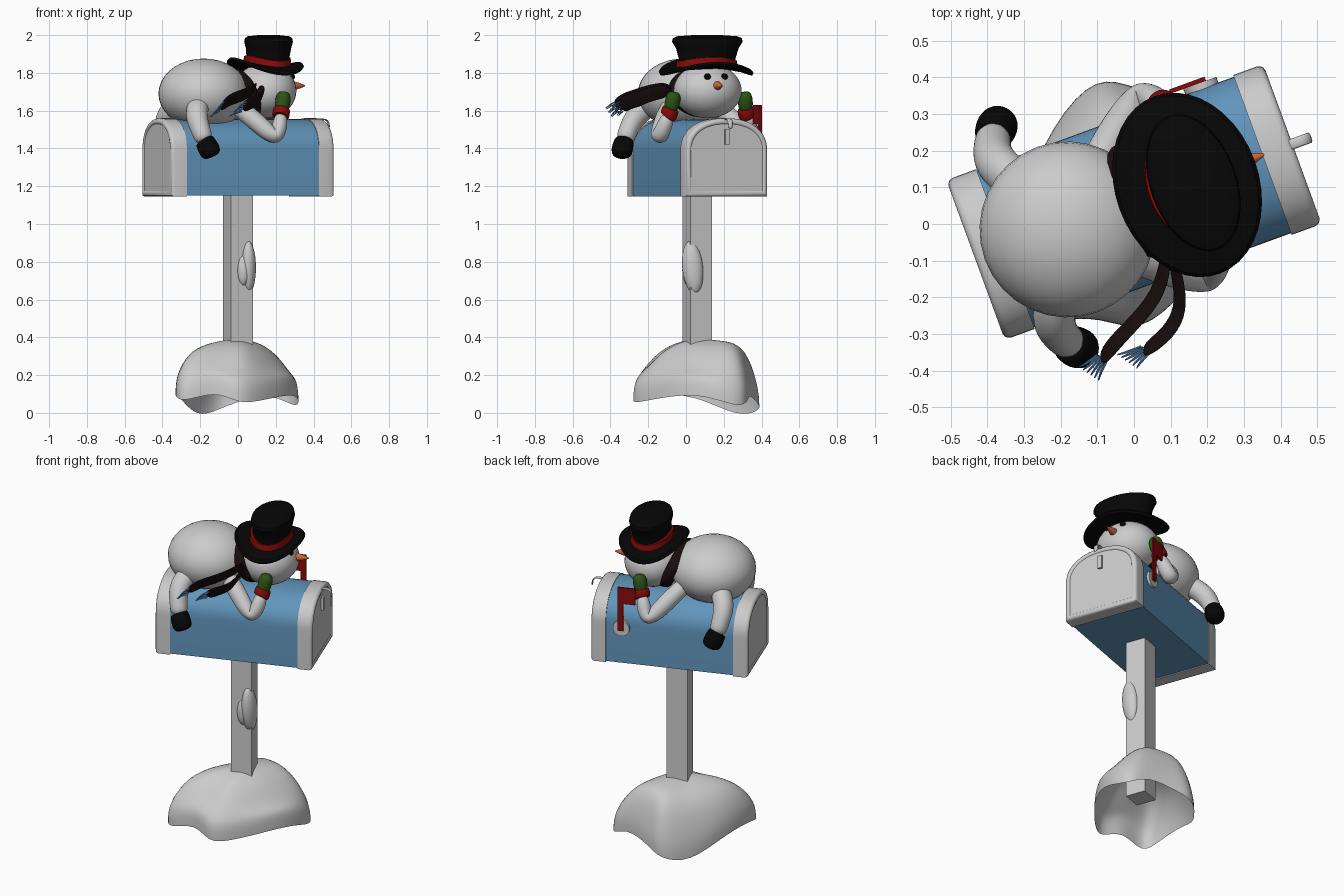
import bpy, bmesh
from math import sin, cos, pi, radians
from mathutils import Vector, Matrix

if "Cube" in bpy.data.objects:
    bpy.data.objects.remove(bpy.data.objects["Cube"])

# Frame of the turned mailbox: local x runs along the box, local y across it
M = Matrix.Translation((0, 0.06, 0)) @ Matrix.Rotation(radians(20.1), 4, 'Z')
WORLD = Matrix.Identity(4)


def mat(name, r, g, b):
    m = bpy.data.materials.new(name)
    m.diffuse_color = (r, g, b, 1)
    m.use_nodes = True
    m.node_tree.nodes["Principled BSDF"].inputs["Base Color"].default_value = m.diffuse_color
    return m


BLUE = mat("blue", 0.12, 0.30, 0.50)
BLACK = mat("black", 0.002, 0.002, 0.002)
RED = mat("red", 0.25, 0.003, 0.003)
GREEN = mat("green", 0.025, 0.09, 0.008)
ORANGE = mat("orange", 0.65, 0.14, 0.04)
SCARF = mat("scarf_dark", 0.009, 0.004, 0.004)
FRINGE = mat("fringe_blue", 0.12, 0.28, 0.55)


def finish(name, bm, material, frame, sub=0, angle=40):
    bmesh.ops.recalc_face_normals(bm, faces=bm.faces)
    me = bpy.data.meshes.new(name)
    bm.to_mesh(me)
    bm.free()
    for p in me.polygons:
        p.use_smooth = True
    me.set_sharp_from_angle(angle=pi if sub else radians(angle))
    ob = bpy.data.objects.new(name, me)
    bpy.context.collection.objects.link(ob)
    ob.matrix_world = frame
    if material:
        me.materials.append(material)
    if sub:
        s = ob.modifiers.new("smooth", 'SUBSURF')
        s.levels = s.render_levels = sub
    return ob


def loft(name, rings, material=None, frame=M, sub=0, caps=(True, True), wrap=False):
    bm = bmesh.new()
    vs = [[bm.verts.new(p) for p in r] for r in rings]
    n = len(vs[0])
    pairs = list(zip(vs, vs[1:])) + ([(vs[-1], vs[0])] if wrap else [])
    for a, b in pairs:
        for i in range(n):
            bm.faces.new((a[i], a[(i + 1) % n], b[(i + 1) % n], b[i]))
    if caps[0] and not wrap:
        bm.faces.new(vs[0])
    if caps[1] and not wrap:
        bm.faces.new(vs[-1])
    return finish(name, bm, material, frame, sub)


def sweep(name, pts, size, material=None, frame=M, sub=2, n=8, up=(0, 0, 1), rect=None):
    """Sweep a circle (radius per point) or a flat ribbon section along points."""
    pts = [Vector(p) for p in pts]
    rings = []
    for i, p in enumerate(pts):
        t = (pts[min(i + 1, len(pts) - 1)] - pts[max(i - 1, 0)]).normalized()
        a = t.cross(Vector(up)).normalized()
        b = a.cross(t)
        if rect:
            sec = [(-1, -1), (1, -1), (1, 1), (-1, 1)]
            rings.append([p + a * s * rect[0] + b * q * rect[1] for s, q in sec])
        else:
            rings.append([p + size[i] * (a * cos(2 * pi * k / n) + b * sin(2 * pi * k / n)) for k in range(n)])
    return loft(name, rings, material, frame, sub)


def ball(name, c, r, material=None, frame=M, rot=WORLD):
    bm = bmesh.new()
    bmesh.ops.create_uvsphere(bm, u_segments=32, v_segments=18, radius=1)
    bmesh.ops.transform(bm, verts=bm.verts, matrix=Matrix.Translation(c) @ rot @ Matrix.Diagonal((*r, 1)))
    return finish(name, bm, material, frame, angle=180)


def box(name, lo, hi, material=None, frame=M):
    ring = lambda z: [(lo[0], lo[1], z), (hi[0], lo[1], z), (hi[0], hi[1], z), (lo[0], hi[1], z)]
    return loft(name, [ring(lo[2]), ring(hi[2])], material, frame)


# Mailbox: arched section lofted along its length
def arch(u, inset):
    w, zb, zs, h = 0.232 - inset, 1.145 + inset, 1.385, 0.175 - inset
    pts = [(u, -w, zb), (u, w, zb)]
    for k in range(25):
        c, s = cos(pi * k / 24), sin(pi * k / 24)
        pts.append((u, w * abs(c) ** 0.88 * (1 if c > 0 else -1), zs + h * max(s, 0) ** 0.88))
    return pts


loft("mailbox_body", [arch(-0.38, 0.005), arch(0.385, 0.005)], BLUE)
for side, name in ((1, "mailbox_door"), (-1, "mailbox_back")):
    prof = [(0.373, 0.012), (0.373, 0), (0.440, 0), (0.451, 0.003), (0.457, 0.009), (0.46, 0.018),
            (0.458, 0.026), (0.454, 0.03)]
    loft(name, [arch(side * u, i) for u, i in prof])

# Door latch
sweep("door_latch", [(0.43, 0, 1.54), (0.46, 0, 1.557), (0.495, 0, 1.555), (0.512, 0, 1.54), (0.512, 0, 1.50)],
      None, rect=(0.016, 0.004), sub=1, up=(0.1, 0, 1))
box("latch_plate", (0.445, -0.012, 1.42), (0.468, 0.012, 1.50))

# Signal flag on the far side
sweep("flag_pivot", [(0.28, 0.22, 1.37), (0.28, 0.243, 1.37)], [0.048] * 2, n=32, sub=0)
box("flag_arm", (0.265, 0.243, 1.36), (0.298, 0.255, 1.63), RED)
box("flag_blade", (0.195, 0.243, 1.53), (0.266, 0.255, 1.63), RED)

# Post and snow stuck to its corner
box("post", (-0.061, -0.061, 0.15), (0.061, 0.061, 1.16))
ball("post_snow", (0.055, 0.035, 0.77), (0.040, 0.055, 0.14), None, WORLD, Matrix.Rotation(0.1, 4, 'X'))
ball("post_snow_drip", (0.028, 0.012, 0.755), (0.036, 0.032, 0.08), None, WORLD)

# Draped snow mound: rim outline (x, y, lower edge z, shoulder z)
RIM = [(-.34, -.2, .1, .33), (-.30, -.29, .05, .25), (-.12, -.24, .12, .26), (0, -.30, .05, .22),
       (.1, -.23, .06, .24), (.23, -.08, .09, .22), (.325, .1, .1, .22), (.325, .32, .01, .26),
       (.18, .33, .11, .37), (0, .37, .06, .36), (-.1, .41, .02, .32), (-.22, .28, -.03, .27), (-.32, .05, .1, .31)]
rings = []
for f, mix in ((0.12, 0), (0.5, 0.3), (0.8, 1)):
    rings.append([(x * f, 0.055 + (y - 0.055) * f, 0.39 * (1 - mix) + mix * h) for x, y, z, h in RIM])
for f, dz in ((0.98, 0.11), (1, 0.03), (1, 0)):
    rings.append([(x * f, 0.055 + (y - 0.055) * f, z + dz) for x, y, z, h in RIM])
loft("snow_mound", rings, None, WORLD, sub=2, caps=(True, False))

# Body, head and face
ball("body", (-0.196, -0.008, 1.69), (0.24, 0.24, 0.186))
ball("head", (0.152, 0.002, 1.705), (0.165, 0.183, 0.145))
nose = [(0.295, 0.024), (0.318, 0.022), (0.35, 0.014), (0.378, 0.003)]
sweep("nose", [(u, 0, 1.732) for u, r in nose], [r for u, r in nose], ORANGE, n=16, sub=0)
for s, side in ((-1, "near"), (1, "far")):
    ball("eye_" + side, (0.288, s * 0.048, 1.78), (0.014, 0.018, 0.018), BLACK)
    # Arm propped on its elbow, cuff and mitten
    sweep("arm_" + side, [(-0.08, s * 0.10, 1.65), (-0.05, s * 0.14, 1.62), (0.03, s * 0.205, 1.54),
                          (0.09, s * 0.25, 1.475), (0.118, s * 0.26, 1.46), (0.14, s * 0.25, 1.49),
                          (0.166, s * 0.215, 1.59)],
          [0.04, 0.055, 0.054, 0.05, 0.048, 0.048, 0.04], up=(0, 1, 0.2))
    sweep("cuff_" + side, [(0.158, s * 0.225, 1.565), (0.16, s * 0.222, 1.568), (0.168, s * 0.212, 1.61),
                           (0.17, s * 0.21, 1.615)], [0.044, 0.051, 0.051, 0.042], RED, up=(0, 1, 0))
    sweep("mitten_" + side, [(0.168, s * 0.212, 1.60), (0.172, s * 0.21, 1.62), (0.18, s * 0.203, 1.66),
                             (0.185, s * 0.198, 1.69), (0.186, s * 0.196, 1.70)],
          [0.036, 0.042, 0.046, 0.038, 0.02], GREEN, up=(0, 1, 0))
    # Leg hanging over the side with a dark boot
    sweep("leg_" + side, [(-0.26, s * 0.13, 1.65), (-0.30, s * 0.19, 1.61), (-0.322, s * 0.24, 1.56),
                          (-0.31, s * 0.28, 1.49), (-0.295, s * 0.305, 1.43)],
          [0.06, 0.066, 0.064, 0.055, 0.054], up=(1, 0, 0))
    sweep("boot_" + side, [(-0.302, s * 0.300, 1.445), (-0.298, s * 0.303, 1.438), (-0.28, s * 0.322, 1.395),
                           (-0.268, s * 0.33, 1.365), (-0.264, s * 0.332, 1.355)],
          [0.052, 0.058, 0.064, 0.057, 0.03], BLACK, up=(1, 0, 0))


# Top hat: elliptical rings; k bends the brim up at front and back, down at the sides
def hat_ring(a, b, z, k, n=40):
    out = []
    for i in range(n):
        c, s = cos(2 * pi * i / n), sin(2 * pi * i / n)
        out.append((0.152 + 0.018 * (1 - k) + a * c, -0.006 + b * s,
                    z + k * (0.028 * c * c - 0.032 * s * s - 0.012 * c)))
    return out


hat = [(0.09, 0.13, 1.82, 0.2), (0.15, 0.21, 1.820, 0.6), (0.188, 0.252, 1.819, 1), (0.196, 0.258, 1.83, 1),
       (0.186, 0.25, 1.842, 1), (0.15, 0.21, 1.840, 0.6), (0.112, 0.160, 1.842, 0.3), (0.107, 0.155, 1.88, 0.2),
       (0.111, 0.172, 1.93, 0), (0.118, 0.195, 1.965, 0), (0.114, 0.19, 1.984, 0), (0.10, 0.165, 1.994, 0),
       (0.05, 0.08, 2.0, 0)]
loft("top_hat", [hat_ring(*h) for h in hat], BLACK)
band = [(0.108, 0.155, 1.836, 0.4), (0.121, 0.170, 1.836, 0.4), (0.117, 0.164, 1.876, 0.4), (0.104, 0.15, 1.878, 0.4)]
loft("hat_band", [hat_ring(*h) for h in band], RED)

# Scarf: loop round the neck, two tails and fringes
loop = []
for i in range(24):
    c, s = cos(2 * pi * i / 24), sin(2 * pi * i / 24)
    loop.append([(0.025 - 0.05 * s + du, (0.15 + dr) * c, 1.695 + (0.115 + dr) * s)
                 for du, dr in ((-0.04, -0.01), (0.04, -0.01), (0.035, 0.018), (-0.035, 0.018))])
loft("scarf_loop", loop, SCARF, sub=1, wrap=True)
tails = [[(.09, -.07, 1.72), (.075, -.18, 1.705), (.01, -.26, 1.675), (-.045, -.315, 1.66), (-.095, -.375, 1.615)],
         [(.10, -.07, 1.71), (.13, -.19, 1.69), (.12, -.26, 1.655), (.075, -.315, 1.645), (.02, -.35, 1.615)]]
for j, pts in enumerate(tails):
    sweep("scarf_tail_%d" % j, pts, None, SCARF, WORLD, sub=2, rect=(0.007, 0.044), up=(0.45, -0.2, 1))
    end = Vector(pts[-1])
    d = (end - Vector(pts[-2])).normalized()
    for k in range(6):
        q = (k - 2.5) / 2.5
        p = end + Vector((0.012 * q, -0.008 * q, 0.026 * q))
        tip = p + d * 0.05 + Vector((0.014 * q, -0.01 * q, 0.004 * (-1) ** k))
        sweep("fringe_%d_%d" % (j, k), [p - d * 0.015, (p + tip) / 2 + Vector((0, 0, 0.004)), tip],
              [0.004, 0.004, 0.002], FRINGE, WORLD, sub=0, n=5)
